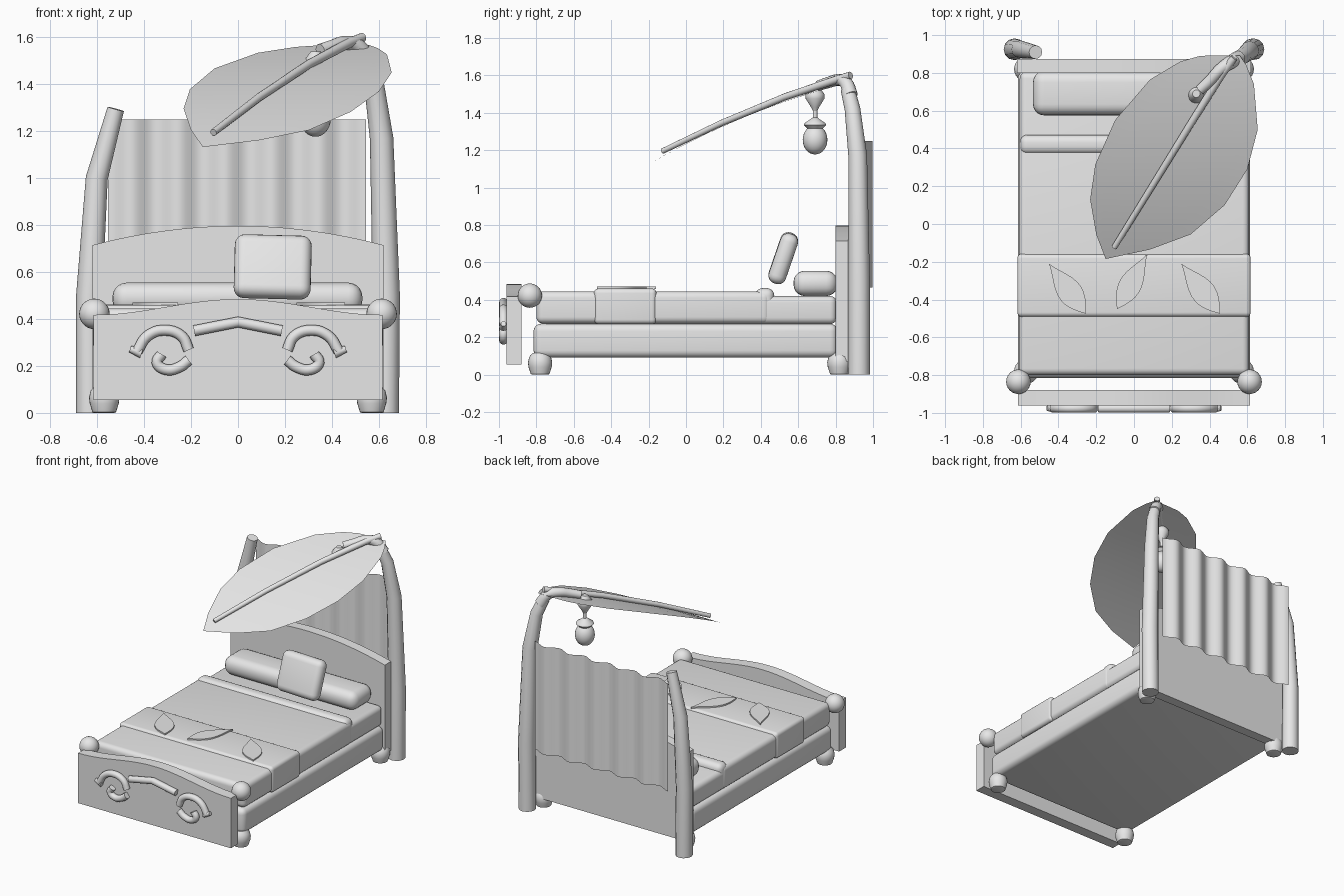
import bpy, bmesh, math
from mathutils import Vector

if "Cube" in bpy.data.objects:
    bpy.data.objects.remove(bpy.data.objects["Cube"])

grey = bpy.data.materials.new("light_grey")
grey.diffuse_color = (0.8, 0.8, 0.8, 1)
grey.use_nodes = True
grey.node_tree.nodes["Principled BSDF"].inputs["Base Color"].default_value = grey.diffuse_color


def finish(ob, angle=40):
    """Give the part its colour and smooth shading with sharp edges kept."""
    ob.data.materials.clear()
    ob.data.materials.append(grey)
    bpy.ops.object.select_all(action='DESELECT')
    ob.select_set(True)
    bpy.context.view_layer.objects.active = ob
    bpy.ops.object.shade_smooth_by_angle(angle=math.radians(angle))
    return ob


def from_bmesh(name, bm, angle=40, recalc=True):
    if recalc:
        bmesh.ops.recalc_face_normals(bm, faces=bm.faces)
    me = bpy.data.meshes.new(name)
    bm.to_mesh(me)
    bm.free()
    ob = bpy.data.objects.new(name, me)
    bpy.context.collection.objects.link(ob)
    return finish(ob, angle)


def rounded_box(name, lo, hi, radius, rot=(0, 0, 0)):
    lo, hi = Vector(lo), Vector(hi)
    bm = bmesh.new()
    bmesh.ops.create_cube(bm, size=1)
    bmesh.ops.scale(bm, vec=hi - lo, verts=bm.verts)
    bmesh.ops.bevel(bm, geom=bm.edges[:], offset=radius, segments=5,
                    profile=0.5, affect='EDGES')
    ob = from_bmesh(name, bm, 50)
    ob.location = (lo + hi) / 2
    ob.rotation_euler = rot
    return ob


def tube(name, pts, radii, smooth=False):
    """Round tube through points, with a radius at each point."""
    cu = bpy.data.curves.new(name, 'CURVE')
    cu.dimensions = '3D'
    cu.bevel_depth = 1
    cu.bevel_resolution = 4
    cu.use_fill_caps = True
    sp = cu.splines.new('BEZIER' if smooth else 'POLY')
    knots = sp.bezier_points if smooth else sp.points
    knots.add(len(pts) - 1)
    for k, p, r in zip(knots, pts, radii):
        k.co = p if smooth else (*p, 1)
        k.radius = r
        if smooth:
            k.handle_left_type = k.handle_right_type = 'AUTO'
    sp.resolution_u = 5
    ob = bpy.data.objects.new(name, cu)
    bpy.context.collection.objects.link(ob)
    bpy.ops.object.select_all(action='DESELECT')
    ob.select_set(True)
    bpy.context.view_layer.objects.active = ob
    bpy.ops.object.convert(target='MESH')
    return finish(bpy.context.view_layer.objects.active, 50)


def lathe(name, profile, loc, n=24):
    """Turned part from (radius, height) pairs, closed at both ends."""
    bm = bmesh.new()
    rings = [[bm.verts.new((r * math.cos(2 * math.pi * i / n),
                            r * math.sin(2 * math.pi * i / n), z))
              for i in range(n)] for r, z in profile]
    for a, b in zip(rings, rings[1:]):
        for i in range(n):
            j = (i + 1) % n
            bm.faces.new((a[i], a[j], b[j], b[i]))
    bm.faces.new(rings[0][::-1])
    bm.faces.new(rings[-1])
    ob = from_bmesh(name, bm)
    ob.location = loc
    return ob


def extrude_outline(name, pts, offset):
    bm = bmesh.new()
    face = bm.faces.new([bm.verts.new(p) for p in pts])
    new = bmesh.ops.extrude_face_region(bm, geom=[face])["geom"]
    bmesh.ops.translate(bm, vec=offset,
                        verts=[v for v in new if isinstance(v, bmesh.types.BMVert)])
    return from_bmesh(name, bm, 30)


def arched_board(name, half, z0, z_side, z_mid, y0, y1, curve):
    top = []
    for i in range(25):
        t = i / 12 - 1
        top.append((half * t, y0, z_side + (z_mid - z_side) * curve(t)))
    pts = [(half, y0, z0), (-half, y0, z0)] + top
    return extrude_outline(name, pts, (0, y1 - y0, 0))


# Bed base, mattress and bedding
rounded_box("bed_base", (-.615, -.815, .09), (.615, .81, .272), .04)
rounded_box("mattress", (-.605, -.78, .27), (.605, .805, .42), .035)
rounded_box("duvet", (-.61, -.80, .273), (.61, .45, .445), .035)
rounded_box("duvet_fold", (-.605, .37, .28), (.605, .472, .462), .04)
rounded_box("blanket_runner", (-.618, -.492, .27), (.618, -.158, .46), .025)
rounded_box("pillow", (-.535, .575, .42), (.53, .81, .555), .06)
rounded_box("cushion", (-.016, .472, .482), (.312, .568, .762), .044,
            (math.radians(-19), math.radians(1.5), 0))

# Leaf patches on the runner
for a, b, w in (((-.45, -.21), (-.255, -.475), .065),
                ((.07, -.16), (-.09, -.45), .06),
                ((.25, -.21), (.455, -.475), .065)):
    a, b = Vector(a), Vector(b)
    side = Vector((a.y - b.y, b.x - a.x)).normalized()
    outline = []
    for s in (1, -1):
        for i in range(10):
            t = i / 10 if s == 1 else 1 - i / 10
            p = a.lerp(b, t) + side * s * w * math.sin(math.pi * t ** 1.25)
            outline.append((p.x, p.y, .458))
    extrude_outline("leaf_patch", outline, (0, 0, .012))

# Head and foot boards
arched_board("headboard", .62, .07, .715, .797, .80, .873, lambda t: 1 - t * t)
arched_board("footboard", .615, .055, .418, .485, -.96, -.88,
             lambda t: (1 + math.cos(math.pi * t)) / 2)

# Feet and front corner balls
foot = [(.042, 0), (.05, .003), (.062, .04), (.065, .065), (.058, .095), (.04, .115)]
for s in (-1, 1):
    for y in (-.78, .82):
        lathe("foot", foot, (s * .57, y, 0))
    bpy.ops.mesh.primitive_uv_sphere_add(segments=24, ring_count=14, radius=.065,
                                         location=(s * .612, -.835, .422))
    bpy.context.object.name = "corner_ball"
    finish(bpy.context.object, 60)

# Scrolls and chevron on the footboard
scroll = [(-.43, .262), (-.385, .328), (-.31, .352), (-.238, .325), (-.21, .268)]
hook = [(-.21, .225), (-.25, .195), (-.31, .185), (-.345, .215), (-.325, .25)]
for s in (-1, 1):
    for name, path in (("scroll", scroll), ("scroll_hook", hook)):
        tube(name, [(-s * x, -.976, z) for x, z in path], [.023] * 5, True)
    tube("scroll_tip", [(s * .46, -.976, .272), (s * .41, -.976, .255)], [.014, .023])
tube("chevron", [(-.187, -.976, .35), (0, -.976, .387), (.187, -.976, .35)], [.023] * 3)

# Posts behind the headboard; the right one bends into a branch
tube("left_post", [(-.632, .925, 0), (-.634, .925, .5), (-.602, .925, 1.0),
                   (-.521, .91, 1.295)], [.058, .056, .047, .036])
tube("right_post", [(.628, .925, 0), (.632, .925, .5), (.612, .918, 1.17),
                    (.577, .89, 1.42), (.535, .865, 1.525)],
     [.058, .058, .05, .042, .038])
tube("branch", [(.555, .88, 1.49), (.51, .855, 1.56), (.46, .82, 1.575),
                (.40, .755, 1.56), (.35, .71, 1.545)],
     [.04, .036, .032, .03, .028], True)

# Pleated curtain between the posts
bm = bmesh.new()
cols = []
for i in range(67):
    x = -.555 + 1.1 * i / 66
    y = .977 + .02 * math.cos(2 * math.pi * (x + .555) / .2)
    cols.append([bm.verts.new((x, y, z)) for z in (.465, .73, .99, 1.25)])
for a, b in zip(cols, cols[1:]):
    for k in range(3):
        bm.faces.new((a[k], b[k], b[k + 1], a[k + 1]))
from_bmesh("curtain", bm, 60)


# Big leaf canopy: arched sheet swept between its two edges
def canopy_z(y):
    t = (y + .185) / 1.08
    return 1.133 + .435 * t + .18 * t * (1 - t)


left = [(-.15, -.185), (-.2, -.055), (-.232, .13), (-.205, .315), (-.1, .55),
        (.085, .765), (.245, .86), (.35, .89), (.46, .893)]
right = [(-.15, -.185), (.085, -.135), (.3, -.055), (.48, .1), (.6, .29),
         (.655, .5), (.635, .74), (.595, .84), (.56, .893)]
bm = bmesh.new()
rows = []
for a, b in zip(left, right):
    row = []
    for k in range(9):
        p = Vector(a).lerp(Vector(b), k / 8)
        row.append(bm.verts.new((p.x, p.y, canopy_z(p.y))))
    rows.append(row)
for a, b in zip(rows, rows[1:]):
    for k in range(8):
        bm.faces.new((a[k], a[k + 1], b[k + 1], b[k]))
bmesh.ops.remove_doubles(bm, verts=bm.verts, dist=.0005)
from_bmesh("leaf_canopy", bm, 60)
tube("leaf_stem", [(-.105, -.125, 1.195), (.09, .19, 1.345), (.3, .53, 1.485),
                   (.47, .80, 1.575), (.53, .88, 1.6)],
     [.015, .017, .019, .021, .02])

# Hanging lantern
lamp = (.33, .69, 0)
lathe("lantern_holder", [(.012, 1.41), (.022, 1.43), (.05, 1.475), (.05, 1.5),
                         (.02, 1.54)], lamp)
lathe("lantern_cord", [(.012, 1.36), (.012, 1.44)], lamp, 12)
lathe("lantern_cap", [(.04, 1.315), (.06, 1.335), (.055, 1.345), (.025, 1.365),
                      (.012, 1.375)], lamp)
bulb = [(.065 * math.sin(a) + .001, 1.255 - .078 * math.cos(a))
        for a in (math.pi * i / 14 for i in range(15))]
lathe("lantern_bulb", bulb, lamp)
